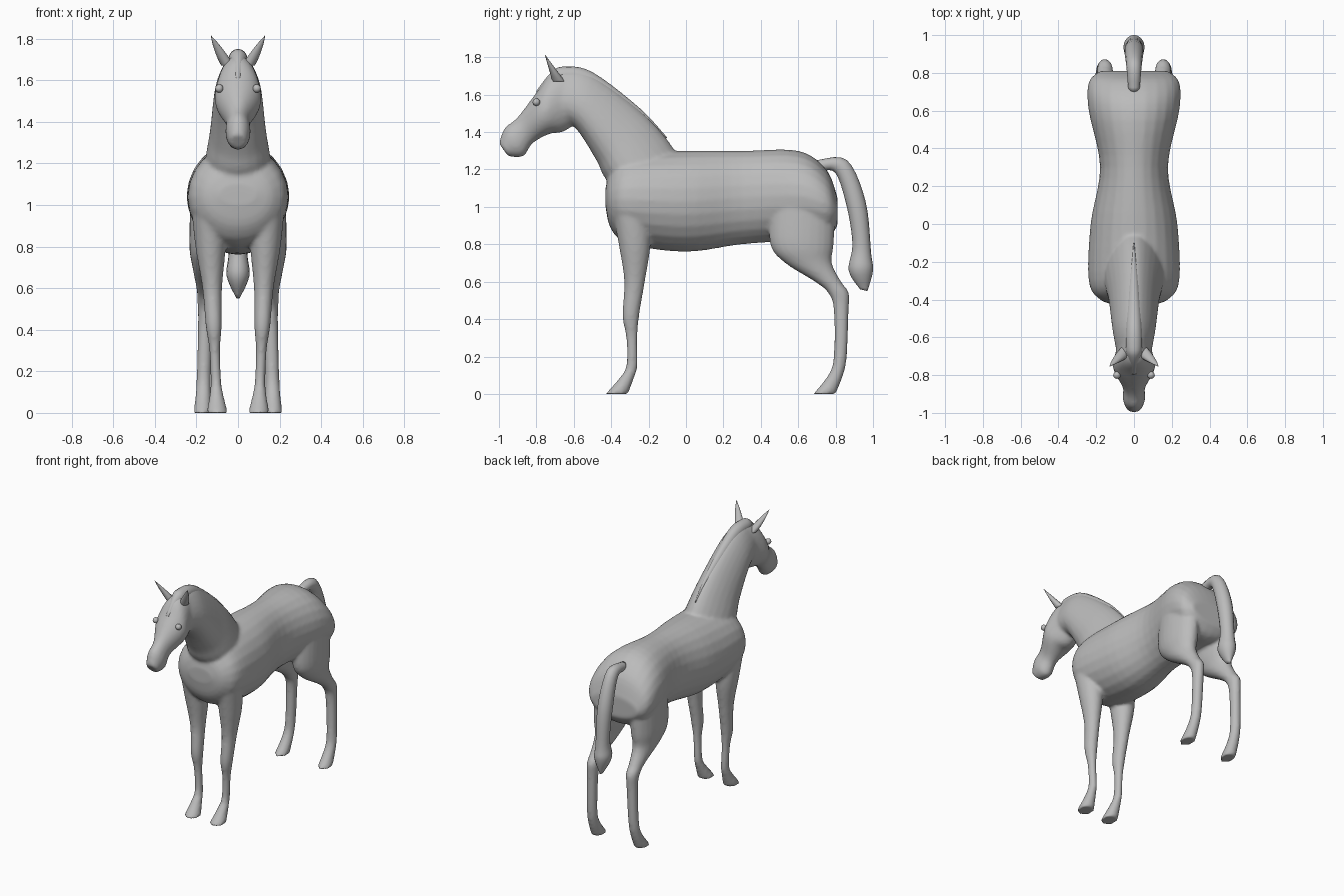
import bpy
import bmesh
from math import sin, cos, pi, tau
from mathutils import Vector

cube = bpy.data.objects.get("Cube")
if cube:
    bpy.data.objects.remove(cube, do_unlink=True)

coat = bpy.data.materials.new("plain grey coat")
coat.use_nodes = True
coat_colour = (.5, .5, .5, 1)
coat.diffuse_color = coat_colour
coat.node_tree.nodes["Principled BSDF"].inputs["Base Color"].default_value = coat_colour


def blend(before, start, end, after, t):
    """Smooth curve from start to end, guided by the neighbouring values."""
    leaving, arriving = (end - before) / 2, (after - start) / 2
    ease = t * t * (3 - 2 * t)
    return (start + (end - start) * ease
            + leaving * t * (1 - t) ** 2 - arriving * t * t * (1 - t))


def refine(sections, steps):
    """Insert smooth in-between sections."""
    padded = [sections[0], *sections, sections[-1]]
    result = []
    for group in zip(padded, padded[1:], padded[2:], padded[3:]):
        for step in range(steps):
            result.append([blend(*values, step / steps) for values in zip(*group)])
    return result + [sections[-1]]


def loft(bm, sections, side=1, taper=0, steps=5, sides=24):
    """Skin oval rings; a section is upper y, z, lower y, z, half width, centre x."""
    rings = []
    for upper_y, upper_z, lower_y, lower_z, width, x in refine(sections, steps):
        upper, lower = Vector((0, upper_y, upper_z)), Vector((0, lower_y, lower_z))
        middle, half = (upper + lower) / 2, (upper - lower) / 2
        ring = []
        for k in range(sides):
            across, along = cos(tau * k / sides), sin(tau * k / sides)
            point = middle + half * along
            point.x = side * (x + width * across * (1 - taper * along))
            ring.append(bm.verts.new(point))
        rings.append(ring)
    for ring, following in zip(rings, rings[1:]):
        for k in range(sides):
            bm.faces.new((ring[k - 1], ring[k], following[k], following[k - 1]))
    bm.faces.new(rings[0])
    bm.faces.new(rings[-1])


def finish(bm, name):
    """Turn a bmesh into a smooth shaded object."""
    bmesh.ops.recalc_face_normals(bm, faces=bm.faces)
    mesh = bpy.data.meshes.new(name)
    bm.to_mesh(mesh)
    bm.free()
    mesh.materials.append(coat)
    obj = bpy.data.objects.new(name, mesh)
    bpy.context.collection.objects.link(obj)
    for face in mesh.polygons:
        face.use_smooth = True
    return obj


def leg(profile, thinnest, width_ratio, foot_x, splay):
    """Level sections from height, front and back; width follows depth."""
    return [(front, z, back, z, thinnest + width_ratio * (back - front), foot_x + splay * z)
            for z, front, back in profile]


# Torso: station, top, bottom, half width
torso_profile = [
    (-.43, 1.1, 1, .09), (-.4, 1.2, .88, .18), (-.3, 1.28, .8, .24),
    (0, 1.3, .76, .23), (.3, 1.3, .8, .18), (.6, 1.3, .82, .24),
    (.75, 1.2, .83, .24), (.81, 1.05, .9, .18)]
torso = [(y, top, y, bottom, width, 0) for y, top, bottom, width in torso_profile]

# Neck: crest and throat points, narrowing evenly towards the head
neck_profile = [
    (0, 1.2, -.3, 1), (-.1, 1.36, -.43, 1.15), (-.25, 1.52, -.48, 1.25),
    (-.5, 1.71, -.59, 1.42), (-.65, 1.74, -.68, 1.46)]
neck = [(*points, .17 - .02 * i, 0) for i, points in enumerate(neck_profile)]

# Head: forehead and jaw points, half width
head_profile = [
    (-.58, 1.74, -.58, 1.45, .07), (-.72, 1.71, -.66, 1.4, .1),
    (-.8, 1.61, -.73, 1.39, .11), (-.9, 1.48, -.82, 1.34, .06),
    (-.97, 1.42, -.87, 1.27, .06), (-1, 1.34, -.95, 1.27, .04)]
head = [(*points, 0) for points in head_profile]

# Legs: height, front, back
front_leg = leg([
    (1, -.4, -.2), (.8, -.36, -.19), (.6, -.33, -.22), (.42, -.34, -.25),
    (.3, -.32, -.26), (.15, -.32, -.26), (.08, -.36, -.28), (0, -.43, -.31)],
    0, .43, .1, .04)
hind_leg = leg([
    (1, .45, .8), (.8, .45, .79), (.7, .53, .78), (.6, .69, .83), (.54, .76, .87),
    (.45, .79, .87), (.2, .79, .86), (.1, .76, .84), (0, .68, .8)],
    .02, .2, .17, -.03)

# Mane follows the crest and ends in a forelock
crest = neck_profile[1:] + [points[:4] for points in head_profile[1:3]]
mane = []
for i, (y, z, throat_y, throat_z) in enumerate(crest):
    root = Vector((y, z)).lerp(Vector((throat_y, throat_z)), .3)
    mane.append((y, z + .01, *root, .045 * sin(pi * (i + .3) / len(crest)), 0))

# Tail: outer and inner points, half width
tail_profile = [
    (.7, 1.25, .72, 1.19, .03), (.86, 1.25, .8, 1.18, .04), (.96, 1.03, .86, 1, .05),
    (.99, .75, .89, .8, .045), (1, .66, .87, .66, .055), (.97, .55, .93, .56, .01)]
tail = [(*points, 0) for points in tail_profile]

# Ear leans out and forward to a point
ear_base, ear_tip = Vector((.05, -.68, 1.67)), Vector((.13, -.755, 1.815))
ear = []
for t in (0, .3, .7, 1):
    centre = ear_base.lerp(ear_tip, t)
    depth, width = .033 * (1.02 - t), .03 * (1.02 - t * t)
    ear.append((centre.y - depth, centre.z, centre.y + depth, centre.z, width, centre.x))

# Body, neck, head and legs fused into one skin
bm = bmesh.new()
loft(bm, torso)
loft(bm, neck, taper=.3)
loft(bm, head)
for side in (-1, 1):
    loft(bm, front_leg, side)
    loft(bm, hind_leg, side)
body = finish(bm, "body")
skin = body.modifiers.new("fused skin", "REMESH")
skin.mode = "VOXEL"
skin.voxel_size = .011
skin.use_smooth_shade = True
soften = body.modifiers.new("soften joins", "SMOOTH")
soften.iterations = 5

# Ears and eyes on both sides
for side, label in ((1, "left"), (-1, "right")):
    bm = bmesh.new()
    loft(bm, ear, side, sides=12)
    finish(bm, label + "_ear")
    bm = bmesh.new()
    bmesh.ops.create_uvsphere(bm, u_segments=16, v_segments=10, radius=.02)
    eye = finish(bm, label + "_eye")
    eye.location = (side * .09, -.8, 1.56)

# Mane and tail
for name, sections in (("mane", mane), ("tail", tail)):
    bm = bmesh.new()
    loft(bm, sections, sides=16)
    finish(bm, name)
